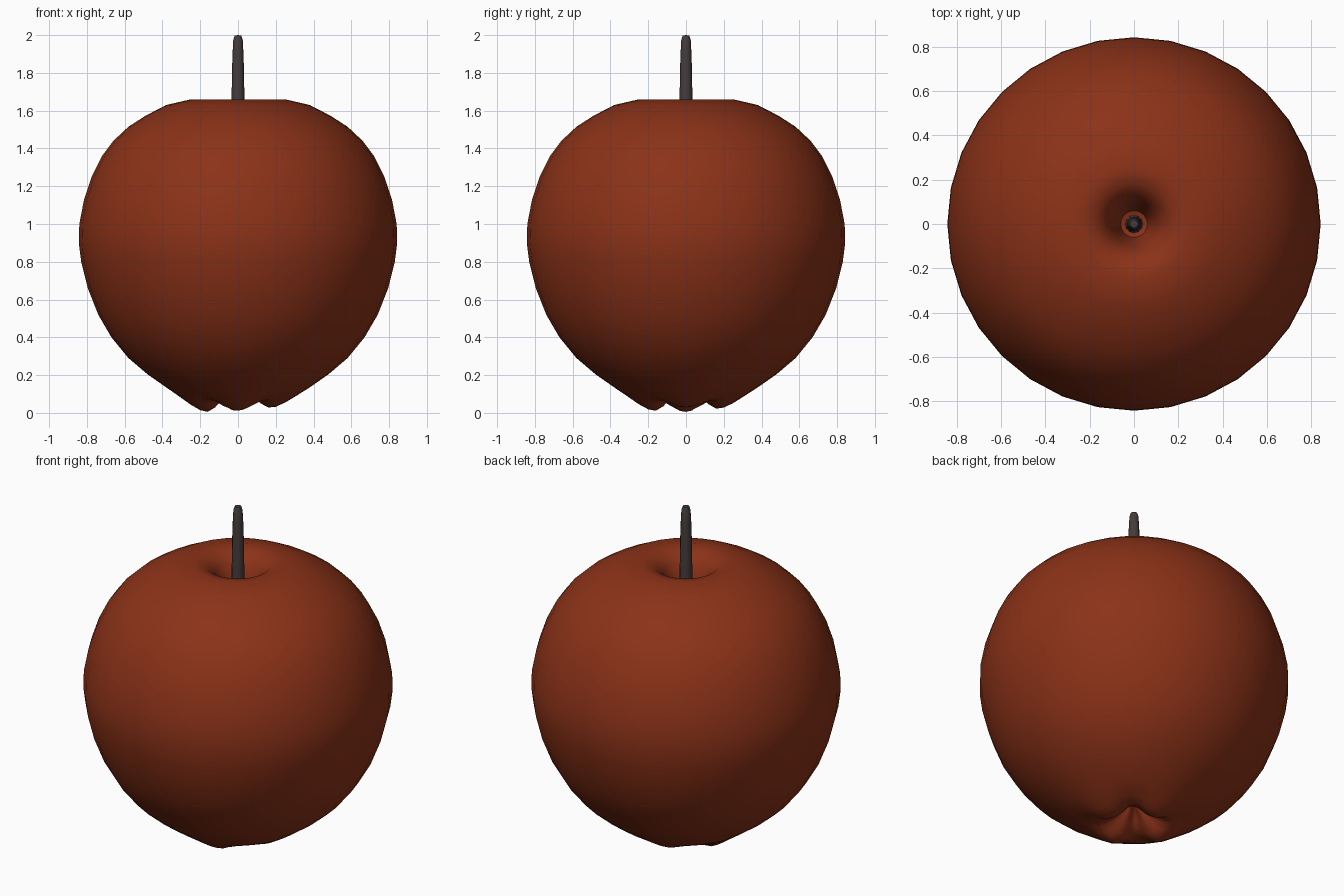
import bpy, math

if "Cube" in bpy.data.objects:
    bpy.data.objects.remove(bpy.data.objects["Cube"])

SEG = 32

def material(name, rgb):
    m = bpy.data.materials.new(name)
    m.diffuse_color = (*rgb, 1)
    m.use_nodes = True
    m.node_tree.nodes["Principled BSDF"].inputs["Base Color"].default_value = m.diffuse_color
    return m

def lathe(name, profile, seg, mat, shape=None):
    """Revolve (radius, z) points; a zero radius closes with a pole."""
    verts, rings, faces = [], [], []
    for r, z in profile:
        n = 1 if r == 0 else seg
        rings.append([len(verts) + i % n for i in range(seg)])
        for i in range(n):
            a = 2 * math.pi * i / seg
            dz = shape(r, z, a) if shape else 0
            verts.append((r * math.cos(a), r * math.sin(a), z + dz))
    for lo, hi in zip(rings, rings[1:]):
        for i in range(seg):
            j = (i + 1) % seg
            faces.append(list(dict.fromkeys((lo[i], lo[j], hi[j], hi[i]))))
    me = bpy.data.meshes.new(name)
    me.from_pydata(verts, [], faces)
    me.materials.append(mat)
    ob = bpy.data.objects.new(name, me)
    bpy.context.collection.objects.link(ob)
    bpy.ops.object.select_all(action='DESELECT')
    ob.select_set(True)
    bpy.context.view_layer.objects.active = ob
    bpy.ops.object.shade_smooth_by_angle(angle=math.radians(60))
    return ob

# four slightly uneven lobes around the blossom end
def lobes(r, z, a):
    if z > 0.2 or r > 0.4:
        return 0
    w = max(0, 1 - abs(r - 0.15) / 0.2)
    valley = (0.5 - 0.5 * math.cos(4 * a)) ** 1.3
    uneven = 0.012 * (1 + math.cos(a)) + 0.006 * (1 + math.sin(a))
    return w * (0.075 * valley + uneven * (1 - valley))

# fruit body, from blossom end up and down into the stem hollow
body = [(0, 0.16), (0.04, 0.13), (0.08, 0.07), (0.12, 0.025), (0.16, 0.0),
        (0.20, 0.01), (0.25, 0.04), (0.31, 0.085), (0.38, 0.135),
        (0.48, 0.205), (0.58, 0.29), (0.67, 0.40), (0.74, 0.52),
        (0.795, 0.66), (0.83, 0.80), (0.843, 0.90), (0.84, 1.0),
        (0.815, 1.13), (0.775, 1.25), (0.72, 1.36), (0.66, 1.44),
        (0.58, 1.515), (0.49, 1.573), (0.38, 1.63), (0.25, 1.66),
        (0.18, 1.645), (0.13, 1.60), (0.10, 1.53), (0.075, 1.44),
        (0.06, 1.35), (0, 1.33)]
lathe("apple_body", body, SEG, material("apple_red", (0.26, 0.032, 0.009)), lobes)

# stem
stem = [(0, 1.30), (0.042, 1.30), (0.038, 1.45), (0.034, 1.66), (0.032, 1.80),
        (0.029, 1.90), (0.025, 1.975), (0.018, 1.997), (0, 2.0)]
lathe("stem", stem, 12, material("stem_brown", (0.06, 0.045, 0.044)))
